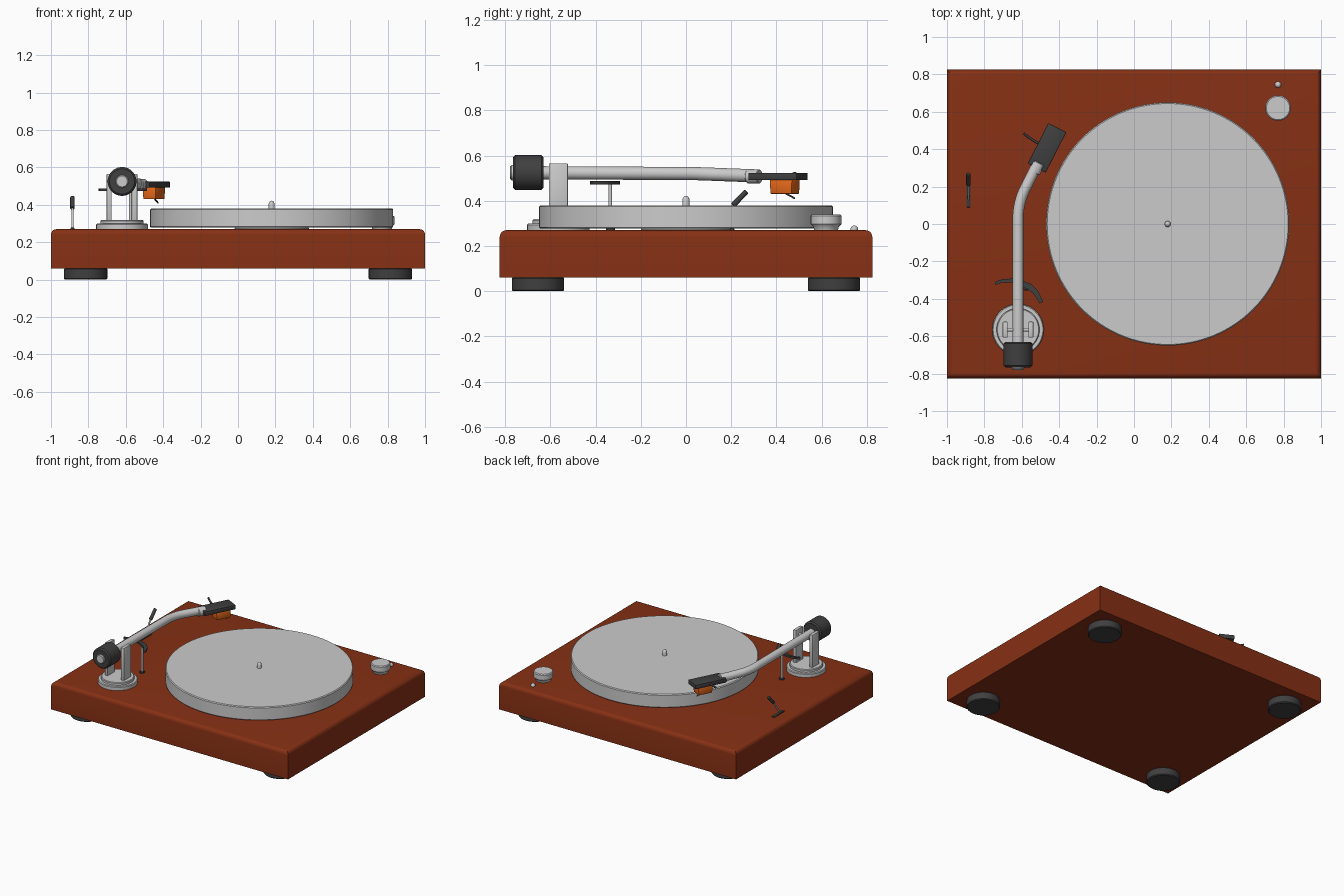
import bpy, bmesh, math
from mathutils import Vector, Matrix

if "Cube" in bpy.data.objects:
    bpy.data.objects.remove(bpy.data.objects["Cube"])


def material(name, rgb):
    m = bpy.data.materials.new(name)
    m.diffuse_color = (*rgb, 1)
    m.use_nodes = True
    m.node_tree.nodes["Principled BSDF"].inputs["Base Color"].default_value = m.diffuse_color
    return m


WOOD = material("wood", (0.24, 0.03, 0.007))
DARK = material("dark", (0.05, 0.05, 0.052))
ORANGE = material("orange", (0.8, 0.14, 0.01))


def finish(name, bm, mat=None, matrix=Matrix()):
    bmesh.ops.recalc_face_normals(bm, faces=bm.faces)
    me = bpy.data.meshes.new(name)
    bm.to_mesh(me)
    bm.free()
    ob = bpy.data.objects.new(name, me)
    bpy.context.collection.objects.link(ob)
    ob.matrix_world = matrix
    if mat:
        me.materials.append(mat)
    bpy.ops.object.select_all(action='DESELECT')
    ob.select_set(True)
    bpy.context.view_layer.objects.active = ob
    bpy.ops.object.shade_smooth_by_angle(angle=math.radians(35))
    return ob


def lathe(name, profile, loc, mat=None, axis=(0, 0, 1), steps=48):
    """Revolve (radius, height) points around an axis."""
    bm = bmesh.new()
    vs = [bm.verts.new((r, 0, z)) for r, z in profile]
    es = [bm.edges.new(p) for p in zip(vs, vs[1:])]
    bmesh.ops.spin(bm, geom=vs + es, cent=(0, 0, 0), axis=(0, 0, 1),
                   angle=2 * math.pi, steps=steps)
    bmesh.ops.remove_doubles(bm, verts=bm.verts, dist=1e-5)
    rot = Vector((0, 0, 1)).rotation_difference(Vector(axis)).to_matrix().to_4x4()
    return finish(name, bm, mat, Matrix.Translation(loc) @ rot)


def disc(r, z0, z1, b=0.006):
    """Cylinder profile with a small chamfer."""
    return [(0, z0), (r - b, z0), (r, z0 + b), (r, z1 - b), (r - b, z1), (0, z1)]


def rod(name, a, b, r, mat=None, bevel=0.003):
    d = Vector(b) - Vector(a)
    return lathe(name, disc(r, 0, d.length, bevel), a, mat, d, 24)


def box(name, size, loc, mat=None, rot=0, bevel=0.004, taper=1):
    bm = bmesh.new()
    bmesh.ops.create_cube(bm, size=1)
    for v in bm.verts:
        k = taper if v.co.z < 0 else 1
        v.co = (v.co.x * size[0] * k, v.co.y * size[1] * k, v.co.z * size[2])
    bmesh.ops.bevel(bm, geom=bm.edges[:], offset=bevel, segments=2,
                    profile=0.5, affect='EDGES')
    return finish(name, bm, mat, Matrix.Translation(loc) @ Matrix.Rotation(rot, 4, 'Z'))


def tube(name, pts, r, mat=None, n=24):
    """Sweep a circle along a path."""
    bm = bmesh.new()
    pts = [Vector(p) for p in pts]
    rings = []
    for i, p in enumerate(pts):
        t = (pts[min(i + 1, len(pts) - 1)] - pts[max(i - 1, 0)]).normalized()
        u = t.cross(Vector((0, 0, 1))).normalized()
        w = u.cross(t)
        rings.append([bm.verts.new(p + r * (u * math.cos(a) + w * math.sin(a)))
                      for a in (2 * math.pi * k / n for k in range(n))])
    for s, e in zip(rings, rings[1:]):
        for k in range(n):
            bm.faces.new((s[k], s[(k + 1) % n], e[(k + 1) % n], e[k]))
    bm.faces.new(rings[0])
    bm.faces.new(rings[-1])
    return finish(name, bm, mat)


# Plinth with rounded top edges
bm = bmesh.new()
bmesh.ops.create_cube(bm, size=1)
bmesh.ops.transform(bm, verts=bm.verts, matrix=Matrix.Translation((0, 0, 0.165))
                    @ Matrix.Diagonal((2, 1.65, 0.21, 1)))
top = [e for e in bm.edges if all(v.co.z > 0.2 for v in e.verts)]
bmesh.ops.bevel(bm, geom=top, offset=0.03, segments=5, profile=0.5, affect='EDGES')
finish("plinth", bm, WOOD)

# Feet
for x in (-1, 1):
    for y in (-1, 1):
        lathe("foot", disc(0.116, 0, 0.062), (x * 0.815, y * 0.655, 0), DARK)

# Platter, spindle, bearing
lathe("platter", [(0, 0.278), (0.645, 0.278), (0.65, 0.283), (0.65, 0.374),
                  (0.644, 0.38), (0, 0.38)], (0.18, 0, 0), steps=128)
lathe("platter_bearing", disc(0.2, 0.265, 0.28), (0.18, 0, 0))
lathe("spindle", [(0, 0.37), (0.016, 0.37), (0.016, 0.405), (0.012, 0.416),
                  (0.006, 0.421), (0, 0.422)], (0.18, 0, 0), steps=24)

# Speed knob and indicator lamp
lathe("speed_knob", [(0, 0.265), (0.052, 0.265), (0.056, 0.285), (0.068, 0.297),
                     (0.068, 0.334), (0.062, 0.34), (0, 0.34)], (0.77, 0.62, 0))
lathe("lamp", [(0.017 * math.cos(a), 0.274 + 0.017 * math.sin(a)) for a in
               (math.pi * (k / 8 - 0.5) for k in range(9))], (0.77, 0.745, 0), steps=20)

# Tonearm base, yoke and pivot
PX, PY, PZ = -0.62, -0.565, 0.522
lathe("tonearm_base", [(0, 0.265), (0.138, 0.265), (0.138, 0.294), (0.133, 0.299),
                       (0.115, 0.299), (0.115, 0.314), (0.11, 0.319), (0, 0.319)], (PX, PY, 0))
for s in (-1, 1):
    box("yoke_upright", (0.026, 0.085, 0.255), (PX + s * 0.069, PY, 0.438))
rod("pivot_axle", (PX - 0.08, PY, PZ), (PX + 0.08, PY, PZ), 0.01)

# Arm tube: straight, bend, straight to the headshell
A, R = math.radians(27), 0.35
path = [(PX, -0.78, 0.525), (PX, -0.4, 0.523), (PX, 0, 0.521)]
path += [(PX + R * (1 - math.cos(A * k / 10)), 0.03 + R * math.sin(A * k / 10),
          0.521 - 0.0006 * k) for k in range(11)]
path.append((-0.515, 0.322, 0.51))
tube("arm_tube", path, 0.029)
lathe("counterweight", disc(0.077, 0, 0.136, 0.01), (PX, -0.766, 0.525), DARK, (0, 1, 0))
lathe("counterweight_end", disc(0.034, 0, 0.02), (PX, -0.778, 0.525), None, (0, 1, 0), 32)

# Headshell, cartridge, stylus and finger lift
D = Vector((math.sin(A), math.cos(A), 0))
S = Vector((D.y, -D.x, 0))
H = Vector((-0.465, 0.407, 0.508))
rod("headshell_collar", H - D * 0.15 - Vector((0, 0, 0.001)), H - D * 0.09, 0.031)
box("headshell", (0.108, 0.243, 0.032), H, DARK, -A)
C = H + D * 0.034
box("cartridge", (0.08, 0.112, 0.062), C - Vector((0, 0, 0.046)), ORANGE, -A, taper=0.95)
rod("stylus", C + Vector((0, 0, -0.073)), C + D * 0.05 + Vector((0, 0, -0.097)), 0.004, DARK, 0.001)
F = H + D * 0.0 - S * 0.045
tube("finger_lift", [F, F - S * 0.04 + D * 0.003, F - S * 0.07 + D * 0.006 + Vector((0, 0, 0.006)),
                     F - S * 0.1 + D * 0.012 + Vector((0, 0, 0.014))], 0.007, DARK, 12)

# Arm lift: post and flat curved rest
rod("lift_post", (-0.575, -0.335, 0.265), (-0.575, -0.335, 0.475), 0.008)
lathe("lift_post_foot", disc(0.02, 0.265, 0.28, 0.003), (-0.575, -0.335, 0), DARK, steps=24)
line = [(-0.742, -0.318), (-0.70, -0.303), (-0.65, -0.302), (-0.60, -0.317),
        (-0.56, -0.335), (-0.525, -0.365), (-0.495, -0.42)]
bm = bmesh.new()
rows = []
for i, p in enumerate(line):
    t = Vector(line[min(i + 1, 6)]) - Vector(line[max(i - 1, 0)])
    nrm = Vector((-t.y, t.x)).normalized() * (0.008, 0.009, 0.01, 0.014, 0.017, 0.014, 0.01)[i]
    a, b = Vector(p) + nrm, Vector(p) - nrm
    rows.append([bm.verts.new((*q, z)) for q, z in
                 ((a, 0.473), (b, 0.473), (b, 0.487), (a, 0.487))])
for s, e in zip(rows, rows[1:]):
    for k in range(4):
        bm.faces.new((s[k], s[(k + 1) % 4], e[(k + 1) % 4], e[k]))
bm.faces.new(rows[0])
bm.faces.new(rows[-1])
finish("lift_rest", bm, DARK)

# Cue lever on the left
box("lever_slot", (0.022, 0.125, 0.012), (-0.885, 0.152, 0.272), DARK)
rod("lever_stem", (-0.885, 0.13, 0.27), (-0.885, 0.215, 0.39), 0.006)
rod("lever_handle", (-0.885, 0.208, 0.38), (-0.885, 0.268, 0.442), 0.012, DARK)
